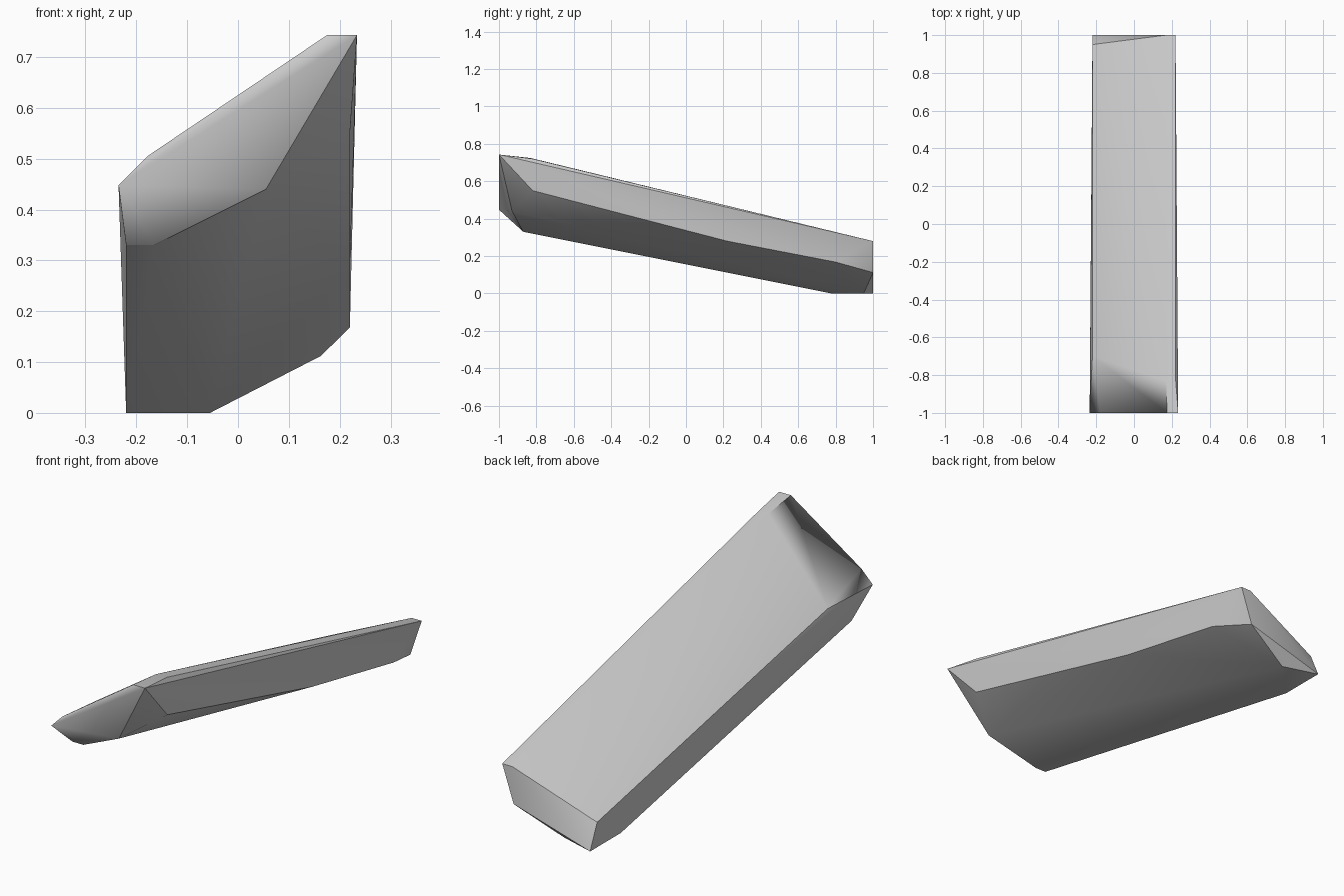
import bpy
import bmesh
import math

# Remove the default object only
default = bpy.data.objects.get("Cube")
if default:
    bpy.data.objects.remove(default, do_unlink=True)


def flat_material(name, grey):
    material = bpy.data.materials.new(name)
    material.use_nodes = True
    colour = (grey, grey, grey, 1)
    material.diffuse_color = colour
    material.node_tree.nodes["Principled BSDF"].inputs["Base Color"].default_value = colour
    return material


def convex_block(name, outlines, material, sharp_angle, is_soft_rim):
    """Wrap a faceted convex skin around the corner outlines."""
    bm = bmesh.new()
    for outline in outlines:
        for corner in outline:
            bm.verts.new(corner)
    hull = bmesh.ops.convex_hull(bm, input=bm.verts[:])
    spare = {g for g in hull["geom_interior"] + hull["geom_unused"]
             if isinstance(g, bmesh.types.BMVert)}
    if spare:
        bmesh.ops.delete(bm, geom=list(spare), context="VERTS")
    bmesh.ops.recalc_face_normals(bm, faces=bm.faces[:])

    # Smooth faces, with sharp creases except along the soft rim
    for face in bm.faces:
        face.smooth = True
    for edge in bm.edges:
        soft = all(is_soft_rim(v.co) for v in edge.verts)
        edge.smooth = soft or edge.calc_face_angle(0) < sharp_angle

    mesh = bpy.data.meshes.new(name)
    bm.to_mesh(mesh)
    bm.free()
    mesh.materials.append(material)
    block = bpy.data.objects.new(name, mesh)
    bpy.context.collection.objects.link(block)
    return block


# Slanted top surface: front rim, shoulders behind it, back rim
front_rim = [(-.235, -1, .448), (-.178, -1, .505), (.175, -1, .743), (.234, -1, .743)]
shoulders = [(-.22, -.7, .45), (.17, -.83, .724), (.22, -.82, .72)]
back_rim = [(-.22, .95, .113), (.17, 1, .28), (.22, 1, .28)]

# Underside: undercut front, right-hand lower edge, back foot
front_undercut = [(-.22, -.87, .33), (-.165, -.87, .33), (.055, -.93, .44)]
right_lower_edge = [(.22, -.82, .55), (.22, .22, .28), (.22, .8, .168), (.163, 1, .112)]
back_foot = [(-.055, .95, 0), (-.22, 1, 0), (-.22, .78, 0)]

convex_block(
    "slanted_beam",
    [front_rim, shoulders, back_rim, front_undercut, right_lower_edge, back_foot],
    flat_material("light grey", .6),
    math.radians(30),
    lambda co: co.y < -.99 and co.x < .2,
)
